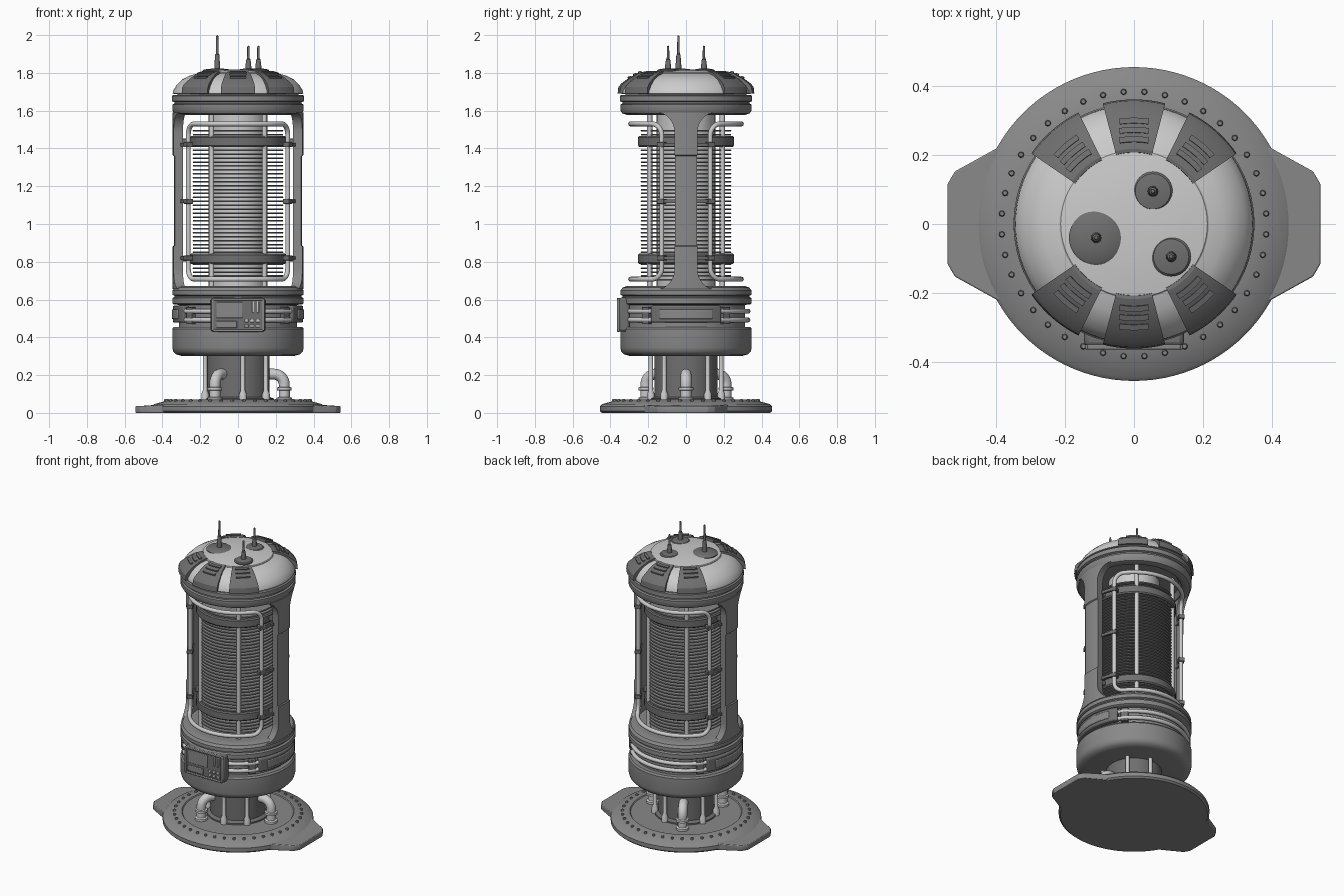
import bpy, bmesh, math
from math import cos, sin, pi, radians
from mathutils import Vector

if "Cube" in bpy.data.objects:
    bpy.data.objects.remove(bpy.data.objects["Cube"])


def material(name, v):
    m = bpy.data.materials.new(name)
    m.diffuse_color = (v, v, v, 1)
    m.use_nodes = True
    m.node_tree.nodes["Principled BSDF"].inputs["Base Color"].default_value = m.diffuse_color
    return m


DARK = material("dark_metal", 0.16)
MID = material("mid_metal", 0.25)
LIGHT = material("light_metal", 0.65)


def finish(bm, name, mat, angle=35, bevel=0):
    bmesh.ops.remove_doubles(bm, verts=bm.verts, dist=1e-5)
    bmesh.ops.recalc_face_normals(bm, faces=bm.faces)
    me = bpy.data.meshes.new(name)
    bm.to_mesh(me)
    bm.free()
    ob = bpy.data.objects.new(name, me)
    bpy.context.collection.objects.link(ob)
    me.materials.append(mat)
    if bevel:
        b = ob.modifiers.new("bevel", 'BEVEL')
        b.width, b.segments = bevel, 2
    bpy.ops.object.select_all(action='DESELECT')
    ob.select_set(True)
    bpy.context.view_layer.objects.active = ob
    bpy.ops.object.shade_smooth_by_angle(angle=radians(angle))
    return ob


def lathe(name, prof, mat=MID, n=72, arc=None, at=(0, 0), angle=35, bevel=0):
    """Spin (r, z) profile fully, or a closed profile over arc=(start, end) degrees."""
    bm = bmesh.new()
    a0, a1 = arc or (0, 360)
    rings = []
    for i in range(n + 1 if arc else n):
        a = radians(a0 + (a1 - a0) * i / n)
        rings.append([bm.verts.new((at[0] + r * cos(a), at[1] + r * sin(a), z)) for r, z in prof])
    m = len(prof)
    for i in range(n):
        p, q = rings[i], rings[(i + 1) % len(rings)]
        for j in range(m if arc else m - 1):
            k = (j + 1) % m
            bm.faces.new((p[j], p[k], q[k], q[j]))
    if arc:
        bm.faces.new(rings[0])
        bm.faces.new(rings[-1])
    return finish(bm, name, mat, angle, bevel)


def arc_box(name, r0, r1, z0, z1, arc, mat=MID, n=12, bevel=0):
    return lathe(name, [(r0, z0), (r1, z0), (r1, z1), (r0, z1)], mat, n, arc, bevel=bevel)


def tube(name, pts, r, mat=LIGHT, cyclic=False, res=4):
    cu = bpy.data.curves.new(name, 'CURVE')
    cu.dimensions, cu.bevel_depth, cu.bevel_resolution, cu.use_fill_caps = '3D', r, res, True
    sp = cu.splines.new('POLY')
    sp.points.add(len(pts) - 1)
    for p, c in zip(sp.points, pts):
        p.co = (*c, 1)
    sp.use_cyclic_u = cyclic
    sp.use_smooth = True
    ob = bpy.data.objects.new(name, cu)
    bpy.context.collection.objects.link(ob)
    cu.materials.append(mat)
    return ob


def box(name, c, s, mat=MID, rot=0, bevel=0):
    bm = bmesh.new()
    bmesh.ops.create_cube(bm, size=1)
    bmesh.ops.scale(bm, vec=s, verts=bm.verts)
    ob = finish(bm, name, mat, 35, bevel)
    ob.location, ob.rotation_euler.z = c, rot
    return ob


def polar(r, deg, z):
    return (r * cos(radians(deg)), r * sin(radians(deg)), z)


# Base plate, side wings and rim bolts
lathe("base_plate", [(0, 0), (.445, 0), (.456, .01), (.456, .035), (.445, .046), (.38, .064), (.35, .072),
                     (.34, .072), (.335, .066), (0, .066)], n=96)
for s in (1, -1):
    bm = bmesh.new()
    outline = [(.30, -.27), (.41, -.214), (.52, -.153), (.542, -.116),
               (.542, .116), (.52, .153), (.41, .214), (.30, .27)]
    lo = [bm.verts.new((s * x, y, 0)) for x, y in outline]
    hi = [bm.verts.new((s * x, y, .036 + max(0, .46 - x) * .1)) for x, y in outline]
    bm.faces.new(lo)
    bm.faces.new(hi)
    for i in range(8):
        j = (i + 1) % 8
        bm.faces.new((lo[i], lo[j], hi[j], hi[i]))
    finish(bm, "base_wing", MID, bevel=.004)
for i in range(40):
    x, y, _ = polar(.385, i * 9 + 4.5, 0)
    lathe("base_bolt", [(.009, .05), (.009, .069), (.006, .073), (0, .073)], n=8, at=(x, y))

# Pedestal column with elbow pipes and thin pipes
lathe("pedestal_column", [(.19, .06), (.19, .075), (.168, .085), (.168, .31)], DARK)
for k in range(3):
    a = 120 * k
    path = [polar(.245, a, .06), polar(.245, a, .15)]
    path += [polar(.19 + .055 * cos(t), a, .15 + .055 * sin(t)) for t in [i * pi / 16 for i in range(1, 9)]]
    path.append(polar(.15, a, .205))
    tube("elbow_pipe", path, .029)
    c = polar(.245, a, 0)[:2]
    lathe("elbow_flange", [(.029, .118), (.039, .12), (.039, .134), (.029, .137)], LIGHT, 24, at=c)
    lathe("elbow_foot", [(.04, .06), (.04, .08), (.029, .085)], LIGHT, 24, at=c)
    for d in (-22, 22):
        x, y, _ = polar(.188, a + 60 + d, 0)
        lathe("thin_pipe", [(.02, .06), (.02, .10), (.012, .12), (.012, .31)], LIGHT, 16, at=(x, y))

# Lower drum, side blocks and rails
lathe("lower_drum", [(0, .302), (.30, .302), (.328, .31), (.343, .325), (.348, .345), (.348, .445), (.34, .456),
                     (.312, .456), (.312, .572), (.34, .574), (.348, .58), (.348, .608), (.336, .614),
                     (.336, .62), (.347, .625), (.347, .648), (.335, .664), (.31, .672), (.27, .668), (0, .655)])
for a in (0, 180):
    arc_box("side_block", .30, .345, .478, .568, (a - 33, a + 33), DARK, 20, .008)
    arc_box("side_block_panel", .33, .35, .497, .548, (a - 24, a + 24), MID, 16, .005)
for a in (90, 270):
    for z in (.492, .538):
        tube("drum_rail", [polar(.328, a - 57 + i * 114 / 30, z) for i in range(31)], .013)
    for d in (-50, 50):
        arc_box("rail_clamp", .30, .338, .47, .56, (a + d - 4, a + d + 4), DARK, 4, .003)

# Control console on the front
box("console_body", (0, -.327, .52), (.29, .06, .18), DARK, 0, .014)
for x, z, w, h in ((0, .602, .27, .014), (0, .435, .27, .012), (-.134, .52, .016, .17), (.134, .52, .016, .17)):
    box("console_rim", (x, -.357, z), (w, .016, h), MID, 0, .004)
box("console_screen", (-.045, -.357, .545), (.14, .008, .085), MID, 0, .004)
box("console_tray", (-.06, -.359, .468), (.11, .012, .038), MID, 0, .004)
for x in (.08, .105):
    box("console_slider", (x, -.359, .56), (.01, .012, .06), LIGHT, 0, .002)
for x in (.045, .075, .105):
    for z in (.46, .487):
        box("console_button", (x, -.359, z), (.02, .012, .016), LIGHT, 0, .003)

# Two side pillars, flaring where they meet the rings
RO, RI = .346, .296
rows = []
for i in range(9):
    t = i / 8 * pi / 2
    rows.append((.655 + .11 * (1 - cos(t)), 10 + 16 * (1 - sin(t)), RO))
rows += [(.88, 10, RO), (.885, 10, RO - .006), (1.36, 10, RO - .006), (1.365, 10, RO)]
for i in range(9):
    t = i / 8 * pi / 2
    rows.append((1.48 + .11 * sin(t), 10 + 16 * (1 - cos(t)), RO))
for base in (0, 180):
    bm = bmesh.new()
    loops = []
    for z, h, ro in rows:
        lp = [polar(ro, base - h + 2 * h * j / 12, z) for j in range(13)]
        lp += [polar(RI, base + h - 2 * h * j / 12, z) for j in range(13)]
        loops.append([bm.verts.new(p) for p in lp])
    for p, q in zip(loops, loops[1:]):
        for j in range(26):
            k = (j + 1) % 26
            bm.faces.new((p[j], p[k], q[k], q[j]))
    bm.faces.new(loops[0])
    bm.faces.new(loops[-1])
    finish(bm, "side_pillar", MID)

# Inner core: finned coil, clamp rings, rods
lathe("core_column", [(.155, .65), (.155, 1.63)], LIGHT, 48)
for i in range(39):
    z = .70 + i * .0208
    lathe("coil_fin", [(.15, z), (.238, z), (.24, z + .004), (.238, z + .008), (.15, z + .008)], MID, 48)
for z in (.787, 1.408):
    lathe("clamp_ring", [(.225, z), (.248, z), (.254, z + .008), (.254, z + .05), (.248, z + .058),
                         (.225, z + .058), (.225, z)], DARK)
    for s in (1, -1):
        box("clamp_lug", (s * .272, 0, z + .029), (.06, .06, .03), DARK, 0, .004)
for a in (54, 126, 234, 306):
    x, y, _ = polar(.238, a, 0)
    lathe("core_rod", [(.014, .65), (.014, 1.62)], LIGHT, 16, at=(x, y))

# Curved guard loops in both windows
for base in (90, 270):
    R, H, c, z0, z1 = .293, 64, .06, .708, 1.53
    ca = math.degrees(c / R)
    pts = []
    for sa, zc, t0 in ((1, z1 - c, 0), (-1, z1 - c, 90), (-1, z0 + c, 180), (1, z0 + c, 270)):
        for i in range(9):
            t = radians(t0 + i * 90 / 8)
            pts.append(polar(R, base + sa * (H - ca) + ca * cos(t), zc + c * sin(t)))
        if t0 in (0, 180):
            pts += [polar(R, base + sa * (H - ca) * (1 - j / 8), zc + (c if t0 == 0 else -c)) for j in range(1, 16)]
    tube("guard_loop", pts, .013, LIGHT, True)
    for d in (-H, H):
        for z in (.82, 1.12, 1.42):
            arc_box("guard_clip", .274, .312, z - .013, z + .013, (base + d - 4, base + d + 4), DARK, 4, .003)
            e = 1 if d > 0 else -1
            arc_box("guard_clip_arm", .293, .308, z - .009, z + .009,
                    tuple(sorted((base + d, base + d + e * 18))), DARK, 6)

# Upper ring
lathe("upper_ring", [(0, 1.62), (.27, 1.615), (.29, 1.585), (.315, 1.578), (.338, 1.586), (.348, 1.602),
                     (.348, 1.632), (.337, 1.637), (.337, 1.645), (.35, 1.65), (.35, 1.678), (.342, 1.684),
                     (.32, 1.684), (.32, 1.695), (0, 1.695)])

# Roof dome, cap and six louvred panels
lathe("roof_dome", [(.32, 1.688), (.346, 1.69), (.344, 1.705), (.325, 1.735), (.295, 1.765), (.26, 1.784),
                    (.217, 1.796)], LIGHT)
lathe("roof_cap", [(.217, 1.785), (.217, 1.799), (.213, 1.803), (.15, 1.812), (.08, 1.817), (0, 1.818)], LIGHT)
for side in (90, 270):
    for d in (-41, 0, 41):
        a = side + d
        lathe("roof_panel", [(.20, 1.77), (.30, 1.69), (.362, 1.69), (.358, 1.725), (.345, 1.742), (.305, 1.772),
                             (.26, 1.797), (.218, 1.808), (.208, 1.806)], DARK, 10, (a - 14.5, a + 14.5), angle=25)
        for r, z in ((.245, 1.802), (.272, 1.790), (.299, 1.775)):
            h = 9 * .27 / r
            lathe("roof_louvre", [(r - .008, z - .004), (r + .008, z - .012), (r + .010, z + .004),
                                  (r - .006, z + .009)], DARK, 6, (a - h, a + h))

# Antennas on round mounts
for x, y, r, top in ((-.11, -.04, .079, 2.0), (.055, .095, .057, 1.945), (.108, -.095, .057, 1.945)):
    b = 1.812
    lathe("antenna_mount", [(r, 1.79), (r, b), (r * .9, b + .006), (.018, b + .012), (0, b + .012)], DARK, 40, at=(x, y))
    m = b + (top - b) * .45
    lathe("antenna_mast", [(.016, b), (.015, b + .03), (.011, m), (.007, m + .004), (.006, top - .005), (0, top)],
          DARK, 12, at=(x, y))
